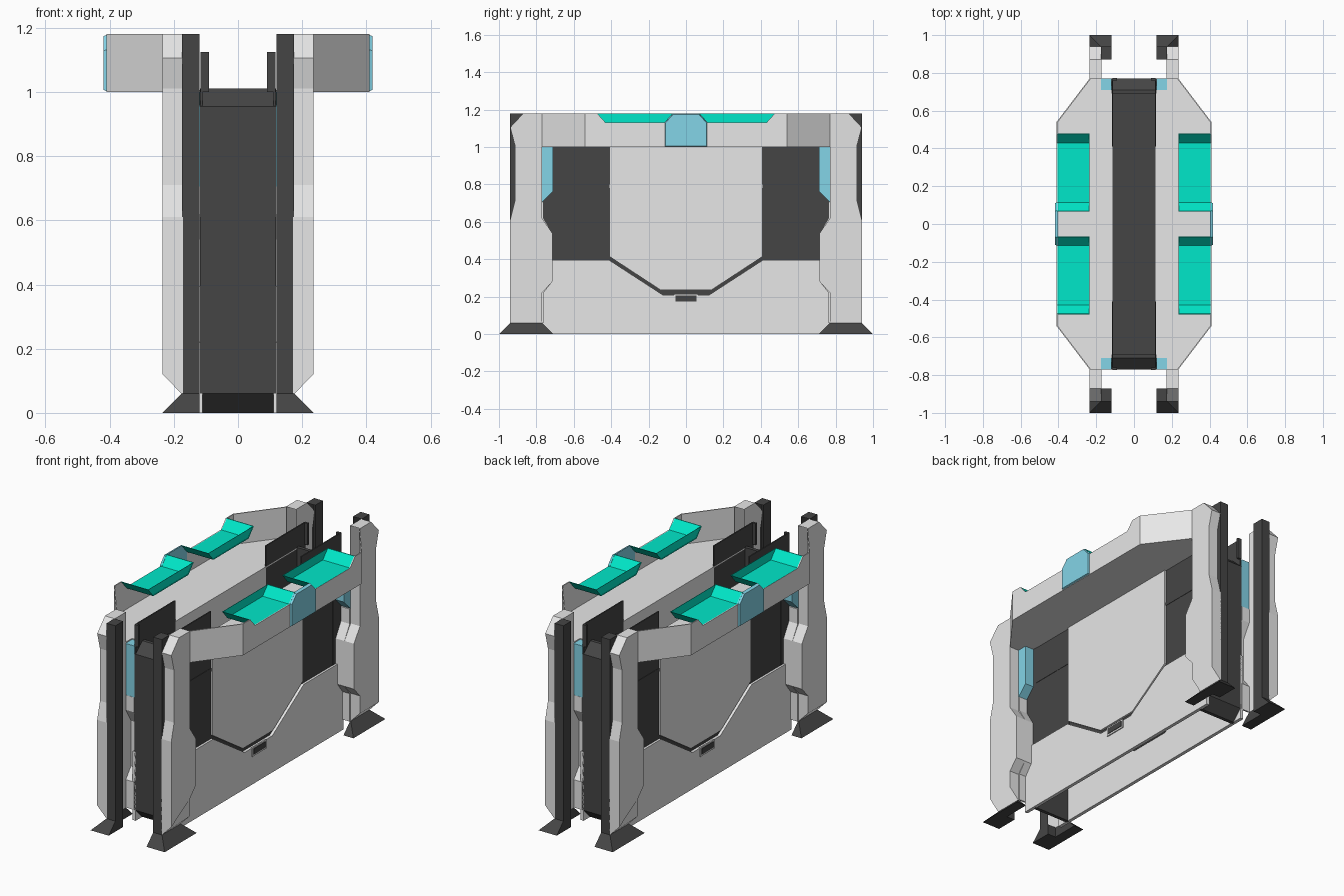
import bpy
import bmesh

cube = bpy.data.objects.get("Cube")
if cube:
    bpy.data.objects.remove(cube, do_unlink=True)


def material(name, rgb):
    m = bpy.data.materials.new(name)
    m.use_nodes = True
    m.diffuse_color = (*rgb, 1)
    bsdf = m.node_tree.nodes["Principled BSDF"]
    bsdf.inputs["Base Color"].default_value = (*rgb, 1)
    bsdf.inputs["Roughness"].default_value = 0.7
    return m


GREY = material("light grey", (0.8, 0.8, 0.8))
DARK = material("charcoal", (0.06, 0.06, 0.06))
TEAL = material("teal", (0.0, 0.82, 0.6))
BLUE = material("pale blue", (0.23, 0.66, 0.8))


def finish(name, bm, mat, mirror):
    """Turn the bmesh into an object, mirrored over the given axes."""
    mesh = bpy.data.meshes.new(name)
    bm.to_mesh(mesh)
    bm.free()
    mesh.materials.append(mat)
    obj = bpy.data.objects.new(name, mesh)
    bpy.context.collection.objects.link(obj)
    if mirror:
        mod = obj.modifiers.new("mirror", "MIRROR")
        mod.use_axis = ("x" in mirror, "y" in mirror, False)
        mod.use_mirror_merge = False
    return obj


def prism(name, profile, lo, hi, mat, mirror="", axis="x", skip=None):
    """Extrude a (y, z) profile along x, or an (x, y) plan along z.
    Faces for which skip is true are left open."""
    bm = bmesh.new()
    if axis == "x":
        pts, step = [(lo, a, b) for a, b in profile], (hi - lo, 0, 0)
    else:
        pts, step = [(a, b, lo) for a, b in profile], (0, 0, hi - lo)
    face = bm.faces.new([bm.verts.new(p) for p in pts])
    new = bmesh.ops.extrude_face_region(bm, geom=[face], use_keep_orig=True)
    moved = [v for v in new["geom"] if isinstance(v, bmesh.types.BMVert)]
    bmesh.ops.translate(bm, verts=moved, vec=step)
    bmesh.ops.recalc_face_normals(bm, faces=bm.faces)
    if skip:
        gone = [f for f in bm.faces if skip(f)]
        bmesh.ops.delete(bm, geom=gone, context="FACES")
    return finish(name, bm, mat, mirror)


def rect(a0, a1, b0, b1):
    return [(a0, b0), (a1, b0), (a1, b1), (a0, b1)]


def both(half):
    """Complete a profile given for the positive side."""
    return half + [(-a, b) for a, b in reversed(half)]


# Hollow dark core: bevelled ends joined by a sunken deck, open underneath
prism("core", both([(0.69, 0.78), (0.69, 0), (0.71, 0), (0.77, 0.06), (0.77, 0.955),
                    (0.71, 1.01), (0.69, 1.01), (0.69, 0.8)]), -0.119, 0.119, DARK)
prism("recess_fin", rect(0.41, 0.768, 0.3, 1.125), 0.11, 0.117, DARK, "xy")
prism("fin_flange", rect(0.76, 0.772, 1.0, 1.125), 0.091, 0.115, DARK, "xy")

# Cladding on each side: lower wall with V-shaped top, centre panel above
prism("groove_backing", both([(0.13, 0.19), (0.43, 0.38), (0.43, 0.44), (0.13, 0.26)]),
      0.108, 0.114, DARK, "x")
prism("lower_wall", both([(0.77, 0), (0.77, 0.395), (0.41, 0.395), (0.125, 0.21)]),
      0.11, 0.13, GREY, "x")
prism("centre_panel", both([(0.135, 0.235), (0.41, 0.415), (0.41, 1.0)]),
      0.11, 0.126, GREY, "x")
prism("latch_frame", rect(-0.065, 0.065, 0.163, 0.215), 0.128, 0.136, GREY, "x")
prism("latch", rect(-0.055, 0.055, 0.173, 0.207), 0.128, 0.139, DARK, "x")

# Corner posts with stepped edges, tapered at the foot, open into the shelf
post = prism("corner_post", [
    (0.77, 0.06), (0.94, 0.06), (0.94, 0.12), (0.94, 0.61), (0.915, 0.71),
    (0.915, 1.01), (0.94, 1.105), (0.87, 1.18), (0.77, 1.18), (0.77, 1.0),
    (0.77, 0.62), (0.715, 0.54), (0.715, 0.28), (0.77, 0.22), (0.77, 0.12)],
    0.172, 0.235, GREY, "xy",
    skip=lambda f: f.normal.y < -0.9 and f.calc_center_median().z > 1)
for v in post.data.vertices:
    if v.co.x > 0.2 and v.co.z < 0.1:
        v.co.x = 0.176

# Bent strip closing the gap between post and wall
bend = [(0.762, 0.06), (0.762, 0.22), (0.715, 0.28), (0.715, 0.54), (0.762, 0.62),
        (0.762, 0.705)]
prism("bent_strip", bend + [(y + 0.009, z) for y, z in reversed(bend)],
      0.119, 0.175, GREY, "xy")

# Dark channel on the inside of each post, open towards the core
prism("post_channel", rect(0.87, 0.94, 0.06, 1.18), 0.12, 0.175, DARK, "xy",
      skip=lambda f: f.normal.y < -0.9)

# Flared L-shaped feet
bm = bmesh.new()
inner = [(0.172, 0.87), (0.12, 0.87)]
top = [(0.12, 0.94), (0.176, 0.94), (0.176, 0.77), (0.172, 0.77)] + inner
base = [(0.12, 1.0), (0.235, 1.0), (0.235, 0.71), (0.172, 0.71)] + inner
top = [bm.verts.new((x, y, 0.06)) for x, y in top]
base = [bm.verts.new((x, y, 0)) for x, y in base]
bm.faces.new(top)
bm.faces.new(base)
for i in range(len(top)):
    j = (i + 1) % len(top)
    bm.faces.new((top[i], top[j], base[j], base[i]))
bmesh.ops.recalc_face_normals(bm, faces=bm.faces)
finish("foot", bm, DARK, "xy")

# Blue strips between core and posts
prism("blue_strip", [(0.77, 1.0), (0.71, 1.0), (0.71, 0.765), (0.77, 0.705)],
      0.119, 0.175, BLUE, "xy")

# Side shelf: open channel with a floor and a low outer wall
floor = [(0.11, 0.71), (0.175, 0.71), (0.175, 0.77), (0.235, 0.77), (0.41, 0.54)]
floor += [(x, -y) for x, y in reversed(floor)]
prism("shelf_floor", floor, 1.0, 1.006, GREY, "x", axis="z")
prism("shelf_wall", both([(0.54, 1.0), (0.54, 1.18), (0.475, 1.18), (0.43, 1.13)]),
      0.404, 0.41, GREY, "x")
prism("shelf_end_wall", [(0.41, 0.54), (0.235, 0.77), (0.23, 0.767), (0.404, 0.538)],
      1.0, 1.18, GREY, "xy", axis="z")

# Teal trays lying in the notches, with an upright inner side
dish = [(0.07, 1.18), (0.115, 1.13), (0.43, 1.13), (0.475, 1.18)]
prism("tray", dish + [(0.479, 1.18), (0.432, 1.126), (0.113, 1.126), (0.066, 1.18)],
      0.235, 0.409, TEAL, "xy")
prism("tray_side", dish, 0.235, 0.237, TEAL, "xy", skip=lambda f: f.normal.x < -0.9)

# Blue bracket standing over the middle of each shelf wall
bracket = prism("bracket", both([(0.115, 1.0), (0.115, 1.132), (0.072, 1.18)]),
                0.403, 0.419, BLUE, "x")
for v in bracket.data.vertices:
    if v.co.x > 0.41:
        v.co.y *= 0.96
        v.co.z = 1.09 + (v.co.z - 1.09) * 0.93
